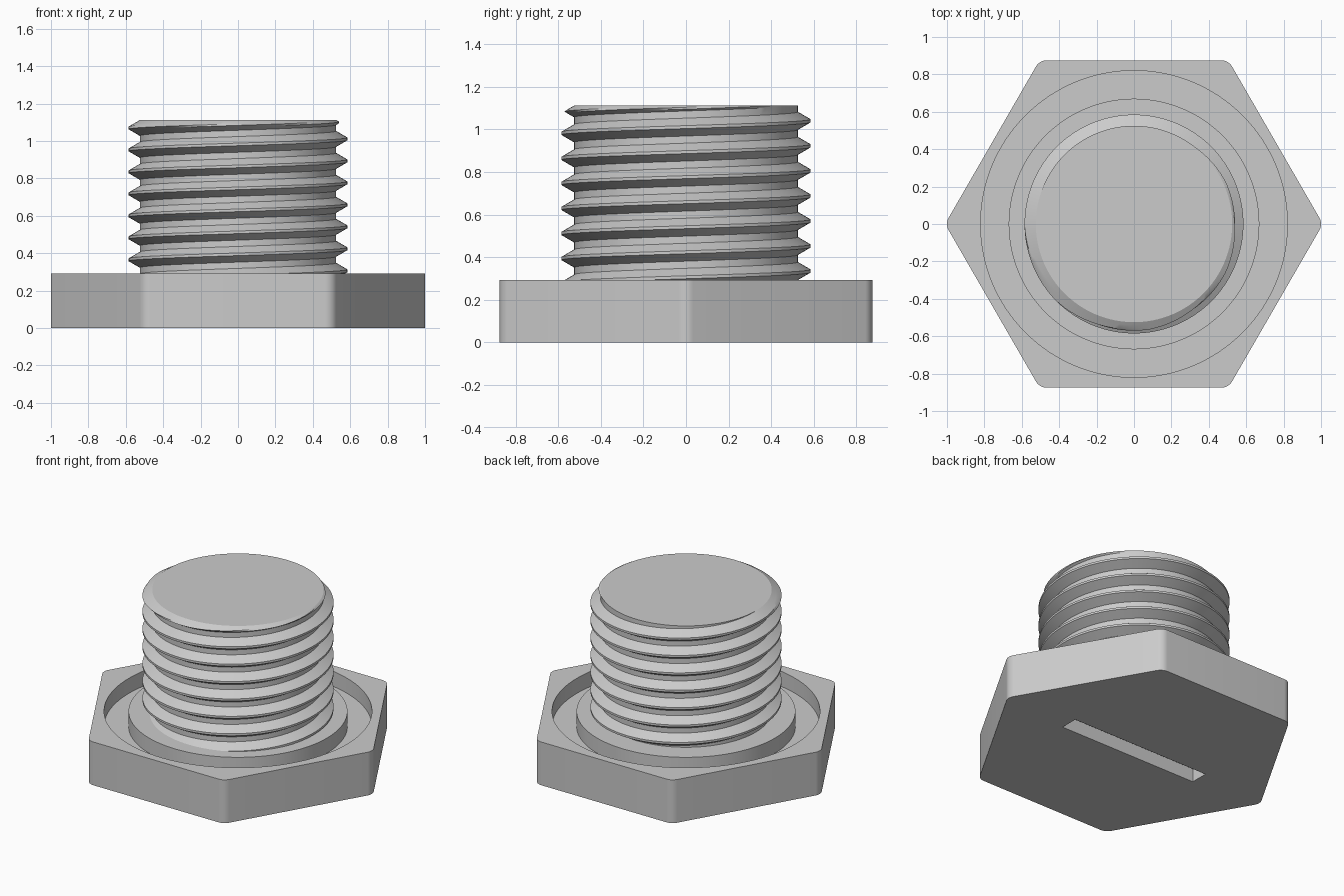
import bpy, bmesh
from math import pi, cos, sin, radians

cube = bpy.data.objects.get("Cube")
if cube:
    bpy.data.objects.remove(cube, do_unlink=True)

HEAD_TOP, TOP = 0.292, 1.112
FLAT, FILLET = 0.875, 0.067
ROOT, DEPTH, PITCH = 0.525, 0.06, 0.1175
CREST, FLANK = 0.007, 0.035
SEGMENTS = 128

grey = bpy.data.materials.new("plain grey")
grey.use_nodes = True
grey.diffuse_color = (0.6, 0.6, 0.6, 1)
grey.node_tree.nodes["Principled BSDF"].inputs["Base Color"].default_value = grey.diffuse_color


def make_object(name, bm):
    mesh = bpy.data.meshes.new(name)
    bm.to_mesh(mesh)
    bm.free()
    obj = bpy.data.objects.new(name, mesh)
    obj.data.materials.append(grey)
    bpy.context.collection.objects.link(obj)
    return obj


def activate(obj):
    bpy.ops.object.select_all(action='DESELECT')
    obj.select_set(True)
    bpy.context.view_layer.objects.active = obj


def smooth(obj):
    activate(obj)
    bpy.ops.object.shade_smooth_by_angle(angle=radians(25))


def cut(obj, cutter):
    mod = obj.modifiers.new("cut", 'BOOLEAN')
    mod.operation, mod.solver, mod.object = 'DIFFERENCE', 'EXACT', cutter
    activate(obj)
    bpy.ops.object.modifier_apply(modifier=mod.name)
    bpy.data.objects.remove(cutter, do_unlink=True)


# Hexagonal head with rounded corners
bm = bmesh.new()
reach = (FLAT - FILLET) / cos(pi / 6)
outline = []
for corner in range(6):
    a = corner * pi / 3
    for step in range(9):
        b = a + radians(-30 + 60 * step / 8)
        outline.append(bm.verts.new((reach * cos(a) + FILLET * cos(b),
                                     reach * sin(a) + FILLET * sin(b), 0)))
base = bm.faces.new(outline)
wall = bmesh.ops.extrude_face_region(bm, geom=[base])
bmesh.ops.translate(bm, vec=(0, 0, HEAD_TOP),
                    verts=[v for v in wall["geom"] if isinstance(v, bmesh.types.BMVert)])
bmesh.ops.recalc_face_normals(bm, faces=bm.faces)
head = make_object("hex_head", bm)

# Ring groove in the upper face of the head
bm = bmesh.new()
rings = []
for j in range(SEGMENTS):
    a = 2 * pi * j / SEGMENTS
    rings.append([bm.verts.new((r * cos(a), r * sin(a), z)) for r, z in
                  ((0.67, 0.19), (0.82, 0.19), (0.82, 0.4), (0.67, 0.4))])
for j in range(SEGMENTS):
    one, two = rings[j], rings[(j + 1) % SEGMENTS]
    for i in range(4):
        k = (i + 1) % 4
        bm.faces.new((one[i], two[i], two[k], one[k]))
bmesh.ops.recalc_face_normals(bm, faces=bm.faces)
cut(head, make_object("groove_cutter", bm))

# Straight slot across the underside
bm = bmesh.new()
bmesh.ops.create_cube(bm, size=1)
bmesh.ops.scale(bm, vec=(1.04, 0.12, 0.18), verts=bm.verts)
cut(head, make_object("slot_cutter", bm))
smooth(head)


# Threaded shank: helical profile trimmed by the end chamfer
def radius(z, crest_z):
    u = (z - crest_z + PITCH / 2) % PITCH - PITCH / 2
    ridge = min(max((CREST + FLANK - abs(u)) / FLANK, 0), 1)
    return min(ROOT + DEPTH * ridge, ROOT + (TOP - z) * 1.73)


rise = [CREST + FLANK * s / 4 for s in range(5)]
offsets = [-d for d in reversed(rise)] + rise
bm = bmesh.new()
columns = []
for j in range(SEGMENTS + 1):
    a = 2 * pi * j / SEGMENTS
    crest_z = 0.306 + PITCH * j / SEGMENTS
    column = []
    for turn in range(-3, 10):
        for d in offsets:
            z = min(max(crest_z + turn * PITCH + d, HEAD_TOP - 0.01), TOP)
            r = radius(z, crest_z)
            column.append(bm.verts.new((r * cos(a), r * sin(a), z)))
    columns.append(column)
for one, two in zip(columns, columns[1:]):
    for i in range(len(one) - 1):
        bm.faces.new((one[i], two[i], two[i + 1], one[i + 1]))
bmesh.ops.remove_doubles(bm, verts=bm.verts, dist=0.0002)

# Flat end cap
rim = [e for e in bm.edges if e.is_boundary and min(v.co.z for v in e.verts) > TOP - 0.001]
bmesh.ops.contextual_create(bm, geom=rim)
bm.normal_update()
for f in bm.faces:
    if len(f.verts) > 10 and f.normal.z < 0:
        f.normal_flip()
smooth(make_object("threaded_shank", bm))
